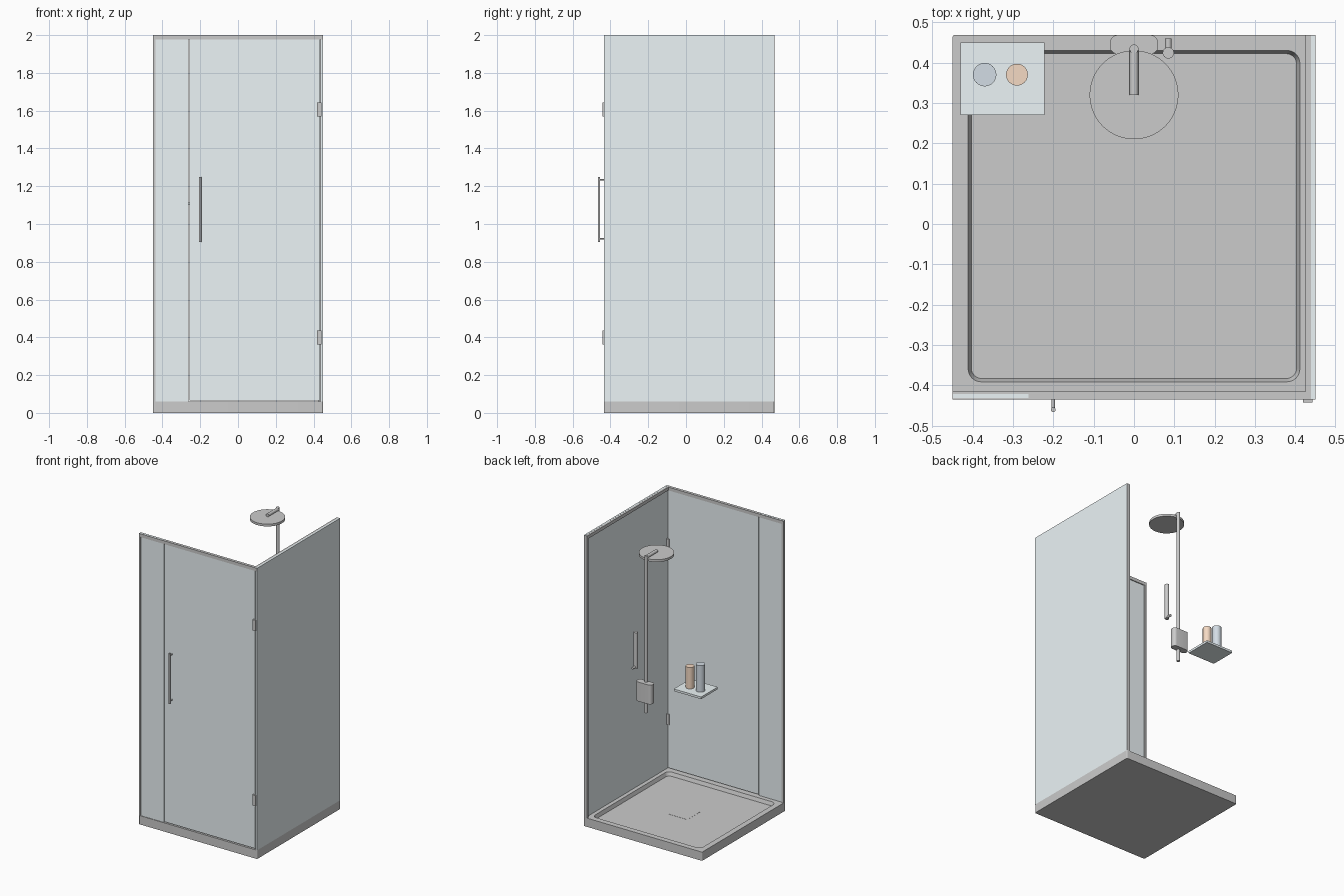
import bpy, bmesh, math
from mathutils import Vector

if "Cube" in bpy.data.objects:
    bpy.data.objects.remove(bpy.data.objects["Cube"])


def material(name, rgb):
    m = bpy.data.materials.new(name)
    m.diffuse_color = (*rgb, 1)
    m.use_nodes = True
    m.node_tree.nodes["Principled BSDF"].inputs["Base Color"].default_value = m.diffuse_color
    return m


GLASS = material("glass", (0.84, 0.91, 0.93))
BLUE = material("blue_bottle", (0.65, 0.72, 0.78))
ORANGE = material("orange_bottle", (0.91, 0.70, 0.55))


def finish(name, bm, mat=None, smooth=False):
    bmesh.ops.recalc_face_normals(bm, faces=bm.faces)
    me = bpy.data.meshes.new(name)
    bm.to_mesh(me)
    bm.free()
    ob = bpy.data.objects.new(name, me)
    bpy.context.collection.objects.link(ob)
    if mat:
        me.materials.append(mat)
    if smooth:
        bpy.ops.object.select_all(action='DESELECT')
        ob.select_set(True)
        bpy.context.view_layer.objects.active = ob
        bpy.ops.object.shade_smooth_by_angle(angle=math.radians(35))
    return ob


def box(name, x, y, z, mat=None):
    bm = bmesh.new()
    bmesh.ops.create_cube(bm, size=1)
    for v in bm.verts:
        v.co = [r[0] + (c + 0.5) * (r[1] - r[0]) for c, r in zip(v.co, (x, y, z))]
    return finish(name, bm, mat)


def rod(name, a, b, r, mat=None, seg=32):
    a, b = Vector(a), Vector(b)
    bm = bmesh.new()
    bmesh.ops.create_cone(bm, cap_ends=True, segments=seg, radius1=r, radius2=r, depth=(b - a).length)
    rot = (b - a).to_track_quat('Z', 'Y')
    for v in bm.verts:
        v.co = rot @ v.co + (a + b) / 2
    return finish(name, bm, mat, True)


def rounded(x, y, r, z, n=8):
    """Rounded rectangle as a loop of points."""
    pts = []
    for cx, cy, start in ((x[1] - r, y[1] - r, 0), (x[0] + r, y[1] - r, 90),
                          (x[0] + r, y[0] + r, 180), (x[1] - r, y[0] + r, 270)):
        for i in range(n + 1):
            t = math.radians(start + 90 * i / n)
            pts.append((cx + r * math.cos(t), cy + r * math.sin(t), z))
    return pts


def loft(name, loops, mat=None):
    bm = bmesh.new()
    rings = [[bm.verts.new(p) for p in loop] for loop in loops]
    for a, b in zip(rings, rings[1:]):
        for i in range(len(a)):
            j = (i + 1) % len(a)
            bm.faces.new((a[i], a[j], b[j], b[i]))
    bm.faces.new(rings[0][::-1])
    bm.faces.new(rings[-1])
    return finish(name, bm, mat, True)


# Tray with a shallow drafted recess, and its drain cover
X, Y = (-0.45, 0.45), (-0.435, 0.468)
loft("tray", [rounded(X, Y, 0.006, 0),
              rounded(X, Y, 0.006, 0.06),
              rounded((-0.411, 0.411), (-0.391, 0.43), 0.032, 0.06),
              rounded((-0.403, 0.403), (-0.383, 0.422), 0.026, 0.035)])
box("drain_cover", (-0.07, 0.07), (-0.055, 0.085), (0.03, 0.036))

# Glass panels
box("fixed_panel", (-0.448, -0.262), (-0.431, -0.421), (0.06, 2.0), GLASS)
box("door_panel", (-0.258, 0.433), (-0.431, -0.421), (0.066, 1.976), GLASS)
box("side_panel", (0.438, 0.45), (-0.434, 0.467), (0.06, 2.0), GLASS)

# Header rails and wall jambs
box("front_rail", (-0.45, 0.4495), (-0.435, -0.415), (1.977, 1.9995))
box("side_rail", (0.425, 0.4495), (-0.415, 0.468), (1.977, 1.9995))
box("front_jamb", (-0.45, -0.437), (-0.435, -0.415), (0.06, 1.977))
box("side_jamb", (0.425, 0.4495), (0.455, 0.468), (0.06, 1.977))

# Door hinges
for label, z in (("lower", 0.40), ("upper", 1.605)):
    box(label + "_hinge", (0.419, 0.442), (-0.442, -0.415), (z - 0.037, z + 0.037))

# Door handle
rod("handle_bar", (-0.2, -0.46, 0.905), (-0.2, -0.46, 1.25), 0.006)
for label, z in (("lower", 0.921), ("upper", 1.234)):
    rod(label + "_handle_post", (-0.2, -0.46, z), (-0.2, -0.43, z), 0.004)

# Shower column: riser, arm, rain head, valve body
rod("riser_pipe", (0, 0.434, 0.887), (0, 0.434, 1.967), 0.011)
rod("shower_arm", (0, 0.434, 1.956), (0, 0.32, 1.956), 0.011)
rod("rain_head", (0, 0.32, 1.93), (0, 0.32, 1.946), 0.11, seg=64)
bx, by = (-0.06, 0.06), (0.421, 0.468)
loft("valve_body", [rounded(bx, by, 0.02, 0.968), rounded(bx, by, 0.02, 1.1)])

# Hand shower on its bracket
rod("hand_shower", (0.085, 0.424, 1.168), (0.085, 0.424, 1.415), 0.014)
rod("hand_shower_bracket", (0.085, 0.424, 1.178), (0.085, 0.46, 1.178), 0.008)

# Shelf and bottles
box("shelf", (-0.43, -0.222), (0.27, 0.45), (1.1, 1.115), GLASS)
rod("tall_bottle", (-0.37, 0.37, 1.115), (-0.37, 0.37, 1.297), 0.029, BLUE)
rod("short_bottle", (-0.29, 0.37, 1.115), (-0.29, 0.37, 1.262), 0.027, ORANGE)
